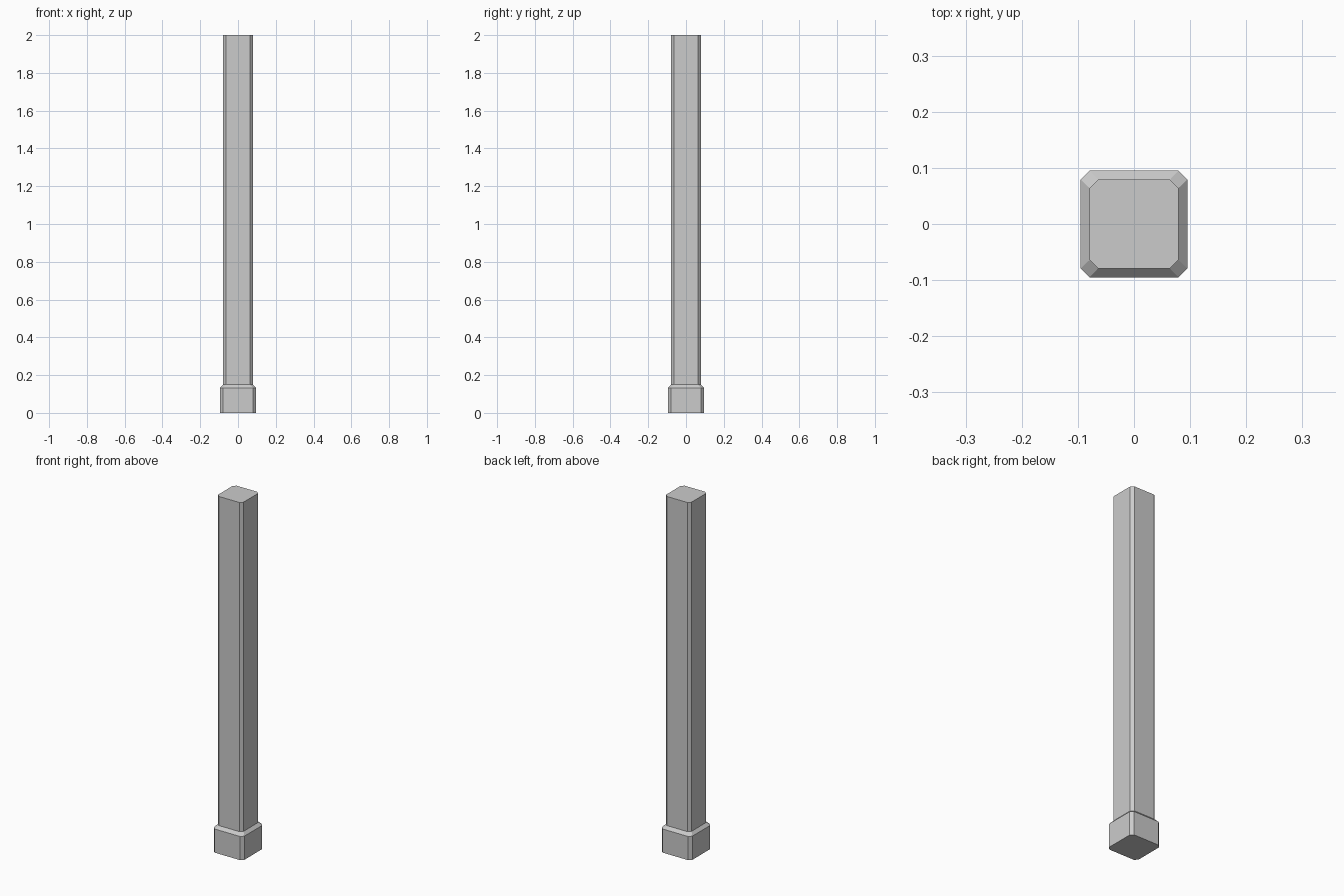
import bpy, bmesh

if "Cube" in bpy.data.objects:
    bpy.data.objects.remove(bpy.data.objects["Cube"])


def chamfered_square(bm, half, cut, z):
    """Ring of eight vertices: a square with clipped corners."""
    a, b = half, half - cut
    pts = [(b, -a), (a, -b), (a, b), (b, a), (-b, a), (-a, b), (-a, -b), (-b, -a)]
    return [bm.verts.new((x, y, z)) for x, y in pts]


# Profile from the plinth up to the shaft top: half width, corner cut, height
profile = [
    (0.095, 0.016, 0.0),    # plinth bottom
    (0.095, 0.016, 0.133),  # plinth shoulder
    (0.079, 0.015, 0.15),   # foot of shaft
    (0.079, 0.015, 2.0),    # shaft top
]

# Post with plinth, lofted as one closed surface
bm = bmesh.new()
rings = [chamfered_square(bm, *level) for level in profile]
for low, high in zip(rings, rings[1:]):
    for i in range(8):
        j = (i + 1) % 8
        bm.faces.new((low[i], low[j], high[j], high[i]))
bm.faces.new(rings[0][::-1])
bm.faces.new(rings[-1])

mesh = bpy.data.meshes.new("post_with_plinth")
bm.to_mesh(mesh)
bm.free()
post = bpy.data.objects.new("post_with_plinth", mesh)
bpy.context.collection.objects.link(post)
